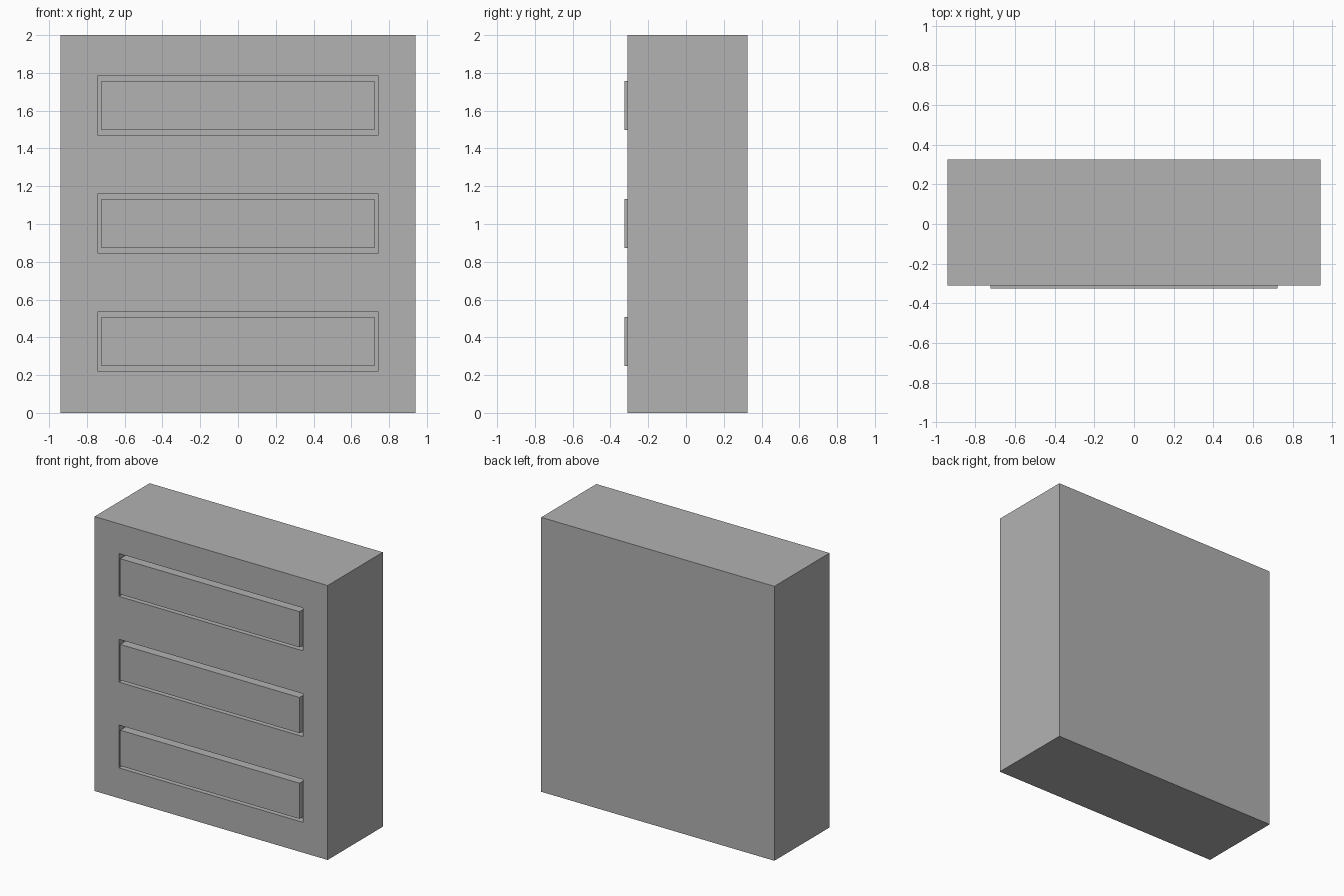
import bpy
import bmesh

if "Cube" in bpy.data.objects:
    bpy.data.objects.remove(bpy.data.objects["Cube"])

W, H = 1.88, 2.0                    # cabinet width and height
FRONT, BACK = -0.31, 0.325          # cabinet front and back planes
DRAWER_FRONT = -0.325               # drawers stand slightly proud
RECESS_BACK = -0.26
CENTRES = [0.377 + 0.625 * i for i in range(3)]

# Mid grey paint
grey = bpy.data.materials.new("mid_grey")
grey.diffuse_color = (0.446, 0.446, 0.446, 1)
grey.use_nodes = True
grey.node_tree.nodes["Principled BSDF"].inputs["Base Color"].default_value = grey.diffuse_color


def box(name, width, y0, y1, z0, z1):
    bm = bmesh.new()
    bmesh.ops.create_cube(bm, size=1)
    for v in bm.verts:
        v.co.x *= width
        v.co.y = y1 if v.co.y > 0 else y0
        v.co.z = z1 if v.co.z > 0 else z0
    mesh = bpy.data.meshes.new(name)
    bm.to_mesh(mesh)
    bm.free()
    mesh.materials.append(grey)
    obj = bpy.data.objects.new(name, mesh)
    bpy.context.collection.objects.link(obj)
    return obj


# Cabinet body
cabinet = box("cabinet_body", W, FRONT, BACK, 0, H)

for i, z in enumerate(CENTRES, 1):
    # Drawer opening, cut into the front
    cutter = box(f"opening_cutter_{i}", 1.486, FRONT - 0.1, RECESS_BACK, z - 0.156, z + 0.156)
    cutter.hide_render = True
    cutter.hide_viewport = True
    cut = cabinet.modifiers.new(f"opening_{i}", 'BOOLEAN')
    cut.operation = 'DIFFERENCE'
    cut.solver = 'EXACT'
    cut.object = cutter

    # Drawer with a narrow gap all round
    box(f"drawer_{i}", 1.446, DRAWER_FRONT, RECESS_BACK, z - 0.13, z + 0.13)
